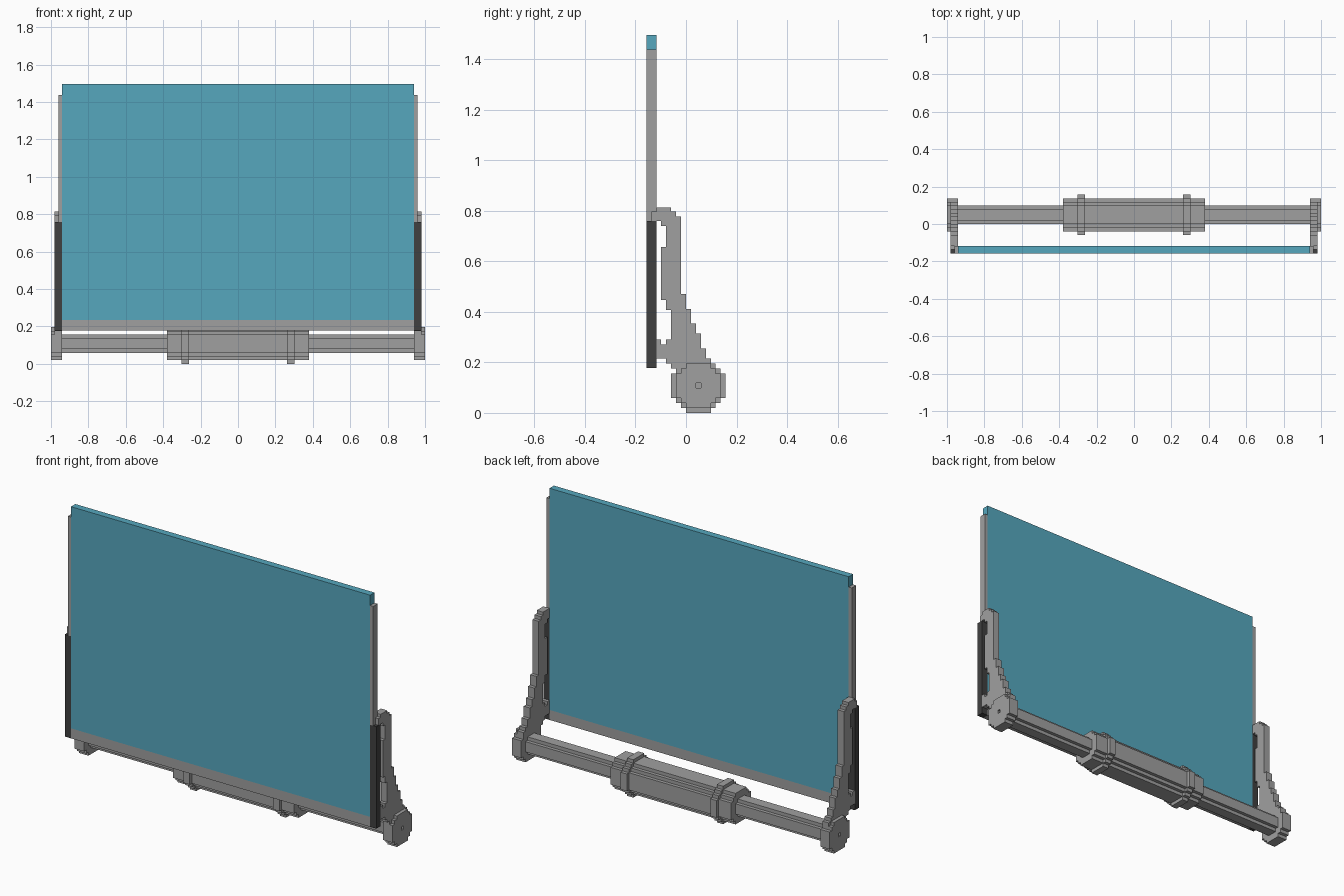
import bpy, bmesh

if "Cube" in bpy.data.objects:
    bpy.data.objects.remove(bpy.data.objects["Cube"])

U = 2 / 102          # size of one block step
CY, CZ = 2.5, 5.5    # axle centre, in steps


def material(name, rgb):
    m = bpy.data.materials.new(name)
    m.diffuse_color = (*rgb, 1)
    m.use_nodes = True
    m.node_tree.nodes["Principled BSDF"].inputs["Base Color"].default_value = m.diffuse_color
    return m


BLUE = material("blue glass", (0.093, 0.386, 0.515))
GREY = material("grey metal", (0.35, 0.35, 0.35))
DARK = material("dark rubber", (0.051, 0.051, 0.051))


def prism(name, outline, x0, x1, mat, mirror=False):
    """Extrude a (y, z) outline from x0 to x1, all in steps."""
    bm = bmesh.new()
    face = bm.faces.new([bm.verts.new((x0 * U, y * U, z * U)) for y, z in outline])
    ext = bmesh.ops.extrude_face_region(bm, geom=[face])
    verts = [v for v in ext["geom"] if isinstance(v, bmesh.types.BMVert)]
    bmesh.ops.translate(bm, verts=verts, vec=((x1 - x0) * U, 0, 0))
    bmesh.ops.recalc_face_normals(bm, faces=bm.faces)
    mesh = bpy.data.meshes.new(name)
    bm.to_mesh(mesh)
    bm.free()
    mesh.materials.append(mat)
    ob = bpy.data.objects.new(name, mesh)
    bpy.context.collection.objects.link(ob)
    if mirror:
        ob.modifiers.new("mirror", "MIRROR").use_clip = False
    return ob


def rect(y0, y1, z0, z1):
    return [(y0, z0), (y1, z0), (y1, z1), (y0, z1)]


def stepped_disc(r, flat):
    """Round outline in block steps, with flats of half length `flat`."""
    quarter = [(r, flat)]
    while quarter[-1][0] > flat:
        y, z = quarter[-1]
        quarter += [(y - 1, z), (y - 1, z + 1)]
    quarter = quarter[:-1] if quarter[-1][1] > r else quarter
    half = quarter + [(-y, z) for y, z in reversed(quarter)]
    full = half + [(-y, -z) for y, z in half]
    return [(CY + y, CZ + z) for y, z in full]


# Windscreen panel with its lower rail and side rails
prism("glass_panel", rect(-8, -6, 12, 76.3), -48, 48, BLUE)
prism("bottom_rail", rect(-8, -6, 9.1, 12), -48, 48, GREY)
prism("side_rail", rect(-8, -6, 38.7, 73.3), 48, 49, GREY, True)
prism("side_guide", rect(-8, -6, 9.1, 38.7), 48, 50, DARK, True)

# Curved support arms in block steps
arm = [(-6, 41.5), (-3, 41.5), (-3, 40.6), (-2, 40.6), (-2, 39.6), (-1, 39.6),
       (-1, 24), (0, 24), (0, 21), (1, 21), (1, 18), (2, 18), (2, 16), (3, 16),
       (3, 13), (4, 13), (4, 11), (5, 11), (5, 10), (6, 10), (6, 7), (-2, 7),
       (-2, 9), (-3, 9), (-3, 10), (-4, 10), (-4, 11), (-6, 11), (-6, 14.8),
       (-5, 14.8), (-5, 13.8), (-4, 13.8), (-4, 14.8), (-3, 14.8), (-3, 20.8),
       (-4, 20.8), (-4, 22.8), (-5, 22.8), (-5, 33.5), (-4, 33.5), (-4, 37.7),
       (-5, 37.7), (-5, 38.7), (-7, 38.7), (-7, 40.6), (-6, 40.6)]
prism("support_arm", arm, 48, 50, GREY, True)

# Axle: rod, centre motor housing, clamp rings and end hubs
prism("axle_rod", stepped_disc(2.5, 1.5), -48, 48, GREY)
prism("centre_housing", stepped_disc(4.5, 2.5), -19.4, 19.4, GREY)
prism("clamp_ring", stepped_disc(5.5, 2.5), 13.4, 15.4, GREY, True)
hub = prism("end_hub", stepped_disc(4.5, 2.5), 48, 51, GREY)

# Small pin hole in the outer face of each hub
cutter = prism("pin_hole_cutter", rect(2, 3, 5, 6), 50, 52, GREY)
cutter.hide_render = True
cutter.hide_viewport = True
cut = hub.modifiers.new("pin_hole", "BOOLEAN")
cut.operation, cut.object, cut.solver = "DIFFERENCE", cutter, "EXACT"
hub.modifiers.new("mirror", "MIRROR")
